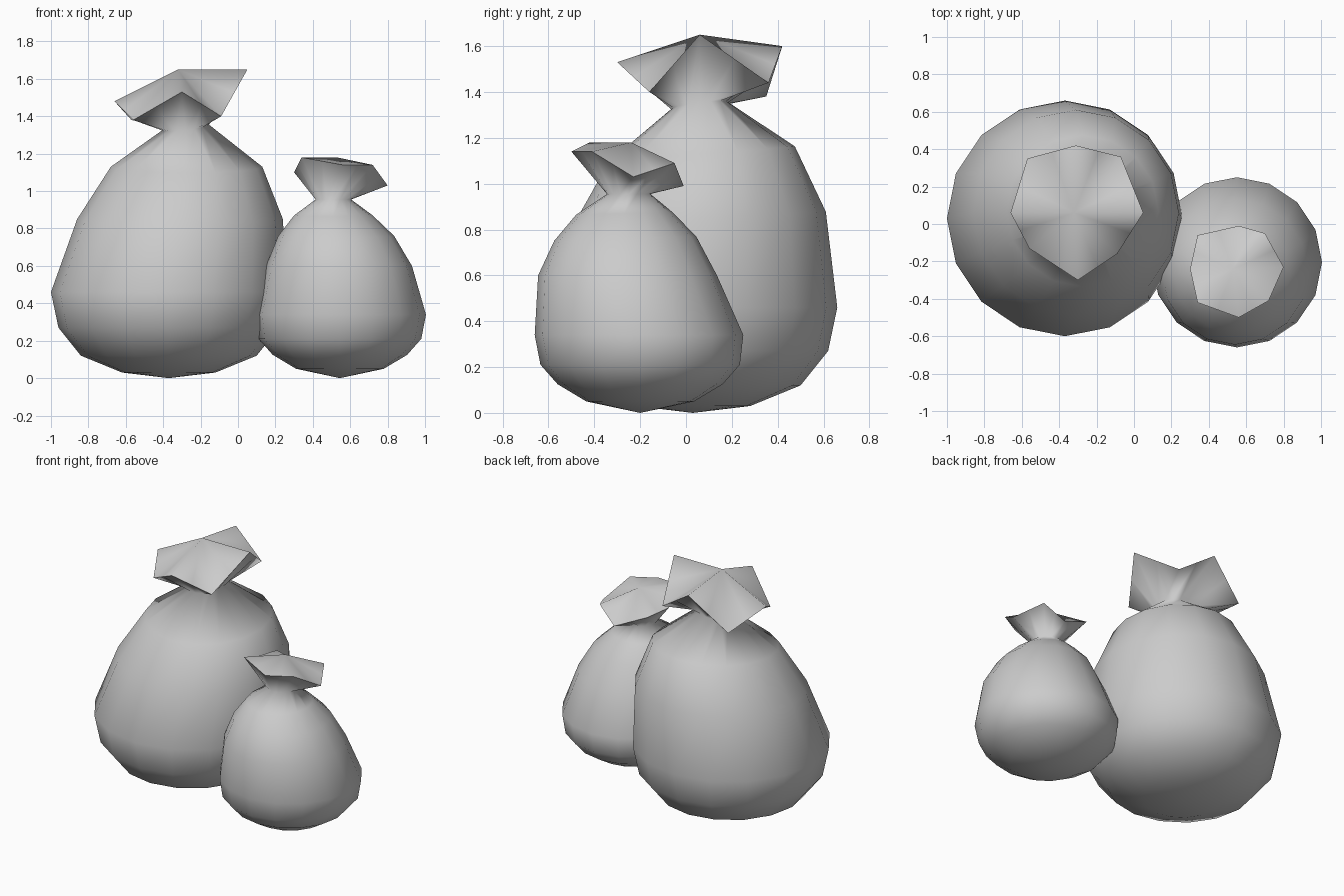
import bpy, bmesh, math

SIDES = 16


def make_bag(name, pole, rings, rim, cap):
    """Loft rings from the bottom point to the tied neck, then a wavy closed frill."""
    bm = bmesh.new()
    loops = []
    for z, cx, cy, r, tilt_x, tilt_y in rings:
        loop = []
        for i in range(SIDES):
            a = 2 * math.pi * i / SIDES
            dx, dy = r * math.cos(a), r * math.sin(a)
            loop.append(bm.verts.new((cx + dx, cy + dy, z + tilt_x * dx + tilt_y * dy)))
        loops.append(loop)

    # frill rim: 8 corners with a midpoint on every edge
    loop = []
    for i, p in enumerate(rim):
        q = rim[(i + 1) % len(rim)]
        loop.append(bm.verts.new(p))
        loop.append(bm.verts.new([(a + b) / 2 for a, b in zip(p, q)]))
    loops.append(loop)

    bottom, top = bm.verts.new(pole), bm.verts.new(cap)
    for i in range(SIDES):
        j = (i + 1) % SIDES
        bm.faces.new((bottom, loops[0][j], loops[0][i]))
        for lo, hi in zip(loops, loops[1:]):
            bm.faces.new((lo[i], lo[j], hi[j], hi[i]))
        bm.faces.new((loops[-1][i], loops[-1][j], top))

    # smooth cloth with a crisp rim
    for f in bm.faces:
        f.smooth = True
    for i in range(SIDES):
        bm.edges.get((loop[i], loop[(i + 1) % SIDES])).smooth = False
    mesh = bpy.data.meshes.new(name)
    bm.to_mesh(mesh)
    bm.free()
    obj = bpy.data.objects.new(name, mesh)
    bpy.context.collection.objects.link(obj)
    return obj


# large sack: rings are z, centre x, centre y, radius, tilt x, tilt y
make_bag("large_sack", (-0.37, 0.03, 0.0), [
    (0.03, -0.37, 0.03, 0.25, 0, 0),
    (0.12, -0.37, 0.03, 0.47, 0, 0),
    (0.27, -0.37, 0.03, 0.59, 0, 0),
    (0.46, -0.37, 0.03, 0.63, 0, 0),
    (0.85, -0.31, 0.06, 0.55, 0, 0.05),
    (1.13, -0.275, 0.07, 0.405, 0, 0.08),
    (1.34, -0.28, 0.06, 0.125, 0.12, 0.12),
], [
    (0.05, 0.06, 1.65), (-0.07, 0.36, 1.44), (-0.31, 0.42, 1.60), (-0.57, 0.35, 1.38),
    (-0.66, 0.06, 1.48), (-0.56, -0.13, 1.38), (-0.30, -0.30, 1.53), (-0.09, -0.16, 1.40),
], (-0.32, 0.06, 1.65))

# small sack
make_bag("small_sack", (0.545, -0.20, 0.0), [
    (0.05, 0.545, -0.20, 0.235, 0, 0),
    (0.125, 0.545, -0.20, 0.36, 0, 0),
    (0.21, 0.545, -0.20, 0.435, 0, 0),
    (0.34, 0.55, -0.205, 0.455, 0, 0),
    (0.60, 0.54, -0.255, 0.39, 0, 0),
    (0.76, 0.525, -0.265, 0.31, 0, 0.03),
    (0.87, 0.51, -0.27, 0.21, 0, 0.03),
    (0.955, 0.51, -0.25, 0.095, 0, 0),
], [
    (0.80, -0.23, 1.03), (0.70, -0.05, 1.09), (0.56, -0.01, 0.99), (0.34, -0.06, 1.09),
    (0.30, -0.24, 1.10), (0.34, -0.42, 1.18), (0.56, -0.50, 1.14), (0.72, -0.41, 1.14),
], (0.53, -0.24, 1.18))
